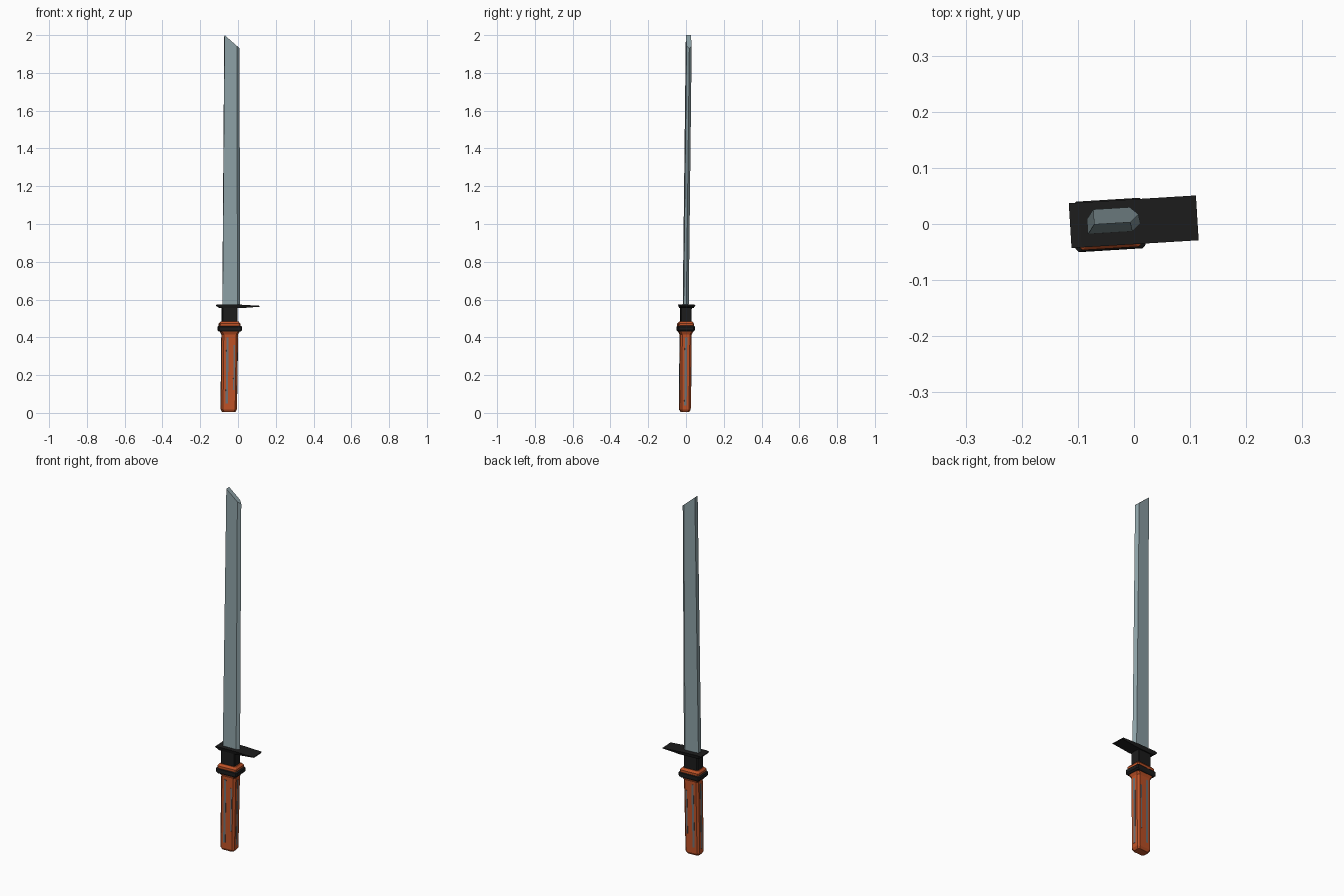
import bpy, bmesh, math

if "Cube" in bpy.data.objects:
    bpy.data.objects.remove(bpy.data.objects["Cube"])

def material(name, r, g, b):
    m = bpy.data.materials.new(name)
    m.diffuse_color = (r, g, b, 1)
    m.use_nodes = True
    m.node_tree.nodes["Principled BSDF"].inputs["Base Color"].default_value = m.diffuse_color
    return m

STEEL = material("blade steel", 0.27, 0.36, 0.385)
BLACK = material("black metal", 0.012, 0.012, 0.012)
ORANGE = material("orange grip", 0.52, 0.085, 0.02)
GREY = material("worn grey", 0.16, 0.17, 0.18)
TWIST = math.radians(3.5)
C, S = math.cos(TWIST), math.sin(TWIST)

def lean(z):
    # the whole sword leans slightly towards the back
    return -0.006 + 0.0095 * z

def place(cx, cy, x, y, z):
    # twist a local point around the section centre
    return (cx + x * C - y * S, cy + x * S + y * C, z)

def loft(name, rings, mat):
    """Skin a stack of equally sized point loops and cap both ends."""
    bm = bmesh.new()
    loops = [[bm.verts.new(p) for p in ring] for ring in rings]
    n = len(loops[0])
    for a, b in zip(loops, loops[1:]):
        for i in range(n):
            j = (i + 1) % n
            bm.faces.new((a[i], a[j], b[j], b[i]))
    bm.faces.new(loops[0][::-1])
    bm.faces.new(loops[-1])
    bmesh.ops.recalc_face_normals(bm, faces=bm.faces)
    me = bpy.data.meshes.new(name)
    bm.to_mesh(me)
    bm.free()
    me.materials.append(mat)
    ob = bpy.data.objects.new(name, me)
    bpy.context.collection.objects.link(ob)
    return ob

def octagon(z, cx, hx, hy, c):
    pts = [(-hx + c, -hy), (hx - c, -hy), (hx, -hy + c), (hx, hy - c),
           (hx - c, hy), (-hx + c, hy), (-hx, hy - c), (-hx, -hy + c)]
    return [place(cx, lean(z), x, y, z) for x, y in pts]

# grip with rounded-off pommel end and flared top
loft("grip", [octagon(0.005, -0.049, 0.034, 0.022, 0.008),
              octagon(0.018, -0.049, 0.042, 0.029, 0.010),
              octagon(0.415, -0.044, 0.043, 0.030, 0.010),
              octagon(0.436, -0.044, 0.054, 0.040, 0.008)], ORANGE)

# worn strips: thin plates along the grip on the wide and the narrow sides
def strip(name, z0, z1, side, wide, u, w):
    rings = []
    for z in (z0, z1):
        cx = -0.049 + 0.0125 * (z - 0.018)
        d = (0.029 if wide else 0.042) + 0.0025 * (z - 0.018)
        box = [(u - w / 2, d - 0.003), (u + w / 2, d - 0.003),
               (u + w / 2, d + 0.0015), (u - w / 2, d + 0.0015)]
        if not wide:
            box = [(b, -a) for a, b in box]
        rings.append([place(cx, lean(z), x * side, y * side, z) for x, y in box])
    loft(name, rings, GREY)

for side in (-1, 1):
    strip(f"worn_strip_wide_{side}", 0.05, 0.40, side, True, -0.013 * side, 0.012)
    strip(f"worn_strip_corner_{side}", 0.12, 0.36, side, True, 0.024 * side, 0.008)
    strip(f"worn_strip_narrow_{side}", 0.04, 0.40, side, False, 0.0, 0.013)

# collar: black ring between orange bands
loft("collar", [octagon(0.430, -0.044, 0.055, 0.040, 0.006),
                octagon(0.438, -0.044, 0.0625, 0.045, 0.006),
                octagon(0.456, -0.044, 0.0625, 0.045, 0.006),
                octagon(0.463, -0.044, 0.054, 0.039, 0.006)], BLACK)
loft("collar_band", [octagon(0.458, -0.044, 0.056, 0.042, 0.006),
                     octagon(0.472, -0.044, 0.056, 0.042, 0.006),
                     octagon(0.483, -0.044, 0.046, 0.032, 0.006)], ORANGE)

# neck between collar and guard
loft("neck", [octagon(0.47, -0.045, 0.041, 0.029, 0.004),
              octagon(0.562, -0.045, 0.041, 0.029, 0.004)], BLACK)

# guard: long tapering plate, stations along x with bottom and top heights
stations = [(-0.113, 0.566, 0.572), (-0.095, 0.555, 0.575), (0.01, 0.554, 0.573), (0.114, 0.562, 0.567)]
loft("guard", [[place(-0.001, 0.004, x, y, z) for y, z in
                ((-0.034, lo), (0.034, lo), (0.040, hi), (-0.040, hi))]
               for x, lo, hi in stations], BLACK)

# blade: flat back, bevelled cutting edge, slanted tip with a ridge
def blade_ring(cx, cy, hx, hy, z_back, z_edge):
    pts = [(-hx, -hy), (hx - 0.015, -hy), (hx, 0), (hx - 0.015, hy), (-hx, hy), (-hx, 0)]
    return [place(cx, cy, x, y, z_back + (z_edge - z_back) * (x + hx) / (2 * hx)) for x, y in pts]

loft("blade", [blade_ring(-0.0355, -0.001, 0.047, 0.0135, 0.565, 0.565),
               blade_ring(-0.032, 0.015, 0.040, 0.0135, 2.0, 1.93)], STEEL)
